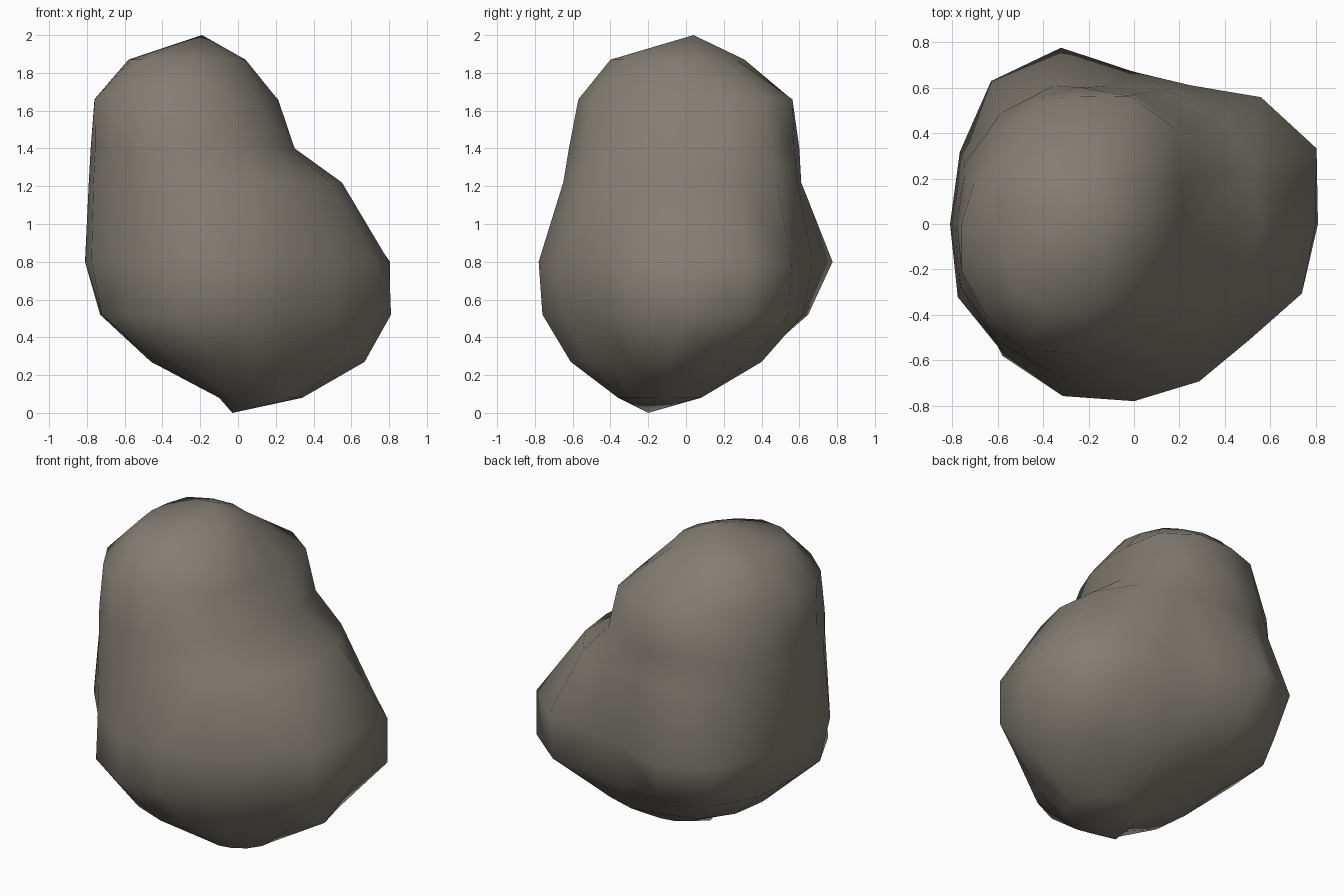
import bpy, bmesh, math

SIDES = 16
# Each level: height, centre x, centre y, then radii counter-clockwise from +x
LEVELS = [
    (0.08, 0.12, -.14, (.22,) * SIDES),
    (0.27, 0.10, -.10, (.57, .56, .50, .48, .50, .50, .56, .57, .56, .58, .60, .55, .51, .46, .42, .49)),
    (0.52, 0.00, 0.00, (.81, .87, .77, .63, .62, .70, .80, .77, .73, .78, .82, .82, .76, .70, .69, .80)),
    (0.80, 0.00, 0.00, (.80, .87, .79, .66, .67, .84, .89, .83, .81, .84, .81, .82, .78, .75, .72, .80)),
    (1.22, -.10, 0.00, (.65, .67, .68, .64, .61, .66, .69, .70, .69, .72, .72, .70, .65, .63, .62, .64)),
    (1.40, -.23, 0.00, (.53, .56, .64, .62, .60, .60, .58, .56, .55, .57, .61, .64, .62, .60, .57, .54)),
    (1.66, -.25, 0.00, (.46, .50, .60, .61, .56, .53, .49, .49, .51, .55, .57, .60, .57, .54, .50, .46)),
    (1.87, -.25, -.03, (.29, .29, .30, .32, .34, .36, .38, .34, .33, .34, .37, .38, .37, .33, .30, .29)),
]
BOTTOM, TOP = (-.03, -.20, 0), (-.19, .04, 2)

stone = bpy.data.materials.new("warm grey stone")
stone.diffuse_color = (0.23, 0.21, 0.175, 1)

# Loft the boulder through the levels and close it with two peaks
bm = bmesh.new()
rings = []
for z, cx, cy, radii in LEVELS:
    rings.append([bm.verts.new((cx + r * math.cos(i * math.tau / SIDES),
                                cy + r * math.sin(i * math.tau / SIDES), z))
                  for i, r in enumerate(radii)])
low, high = bm.verts.new(BOTTOM), bm.verts.new(TOP)
for i in range(SIDES):
    j = (i + 1) % SIDES
    bm.faces.new((low, rings[0][j], rings[0][i]))
    bm.faces.new((high, rings[-1][i], rings[-1][j]))
    for a, b in zip(rings, rings[1:]):
        bm.faces.new((a[i], a[j], b[j], b[i]))
bmesh.ops.triangulate(bm, faces=bm.faces[:])
bmesh.ops.recalc_face_normals(bm, faces=bm.faces[:])
for f in bm.faces:
    f.smooth = True

mesh = bpy.data.meshes.new("boulder")
bm.to_mesh(mesh)
bm.free()
mesh.materials.append(stone)
boulder = bpy.data.objects.new("boulder", mesh)
bpy.context.collection.objects.link(boulder)
